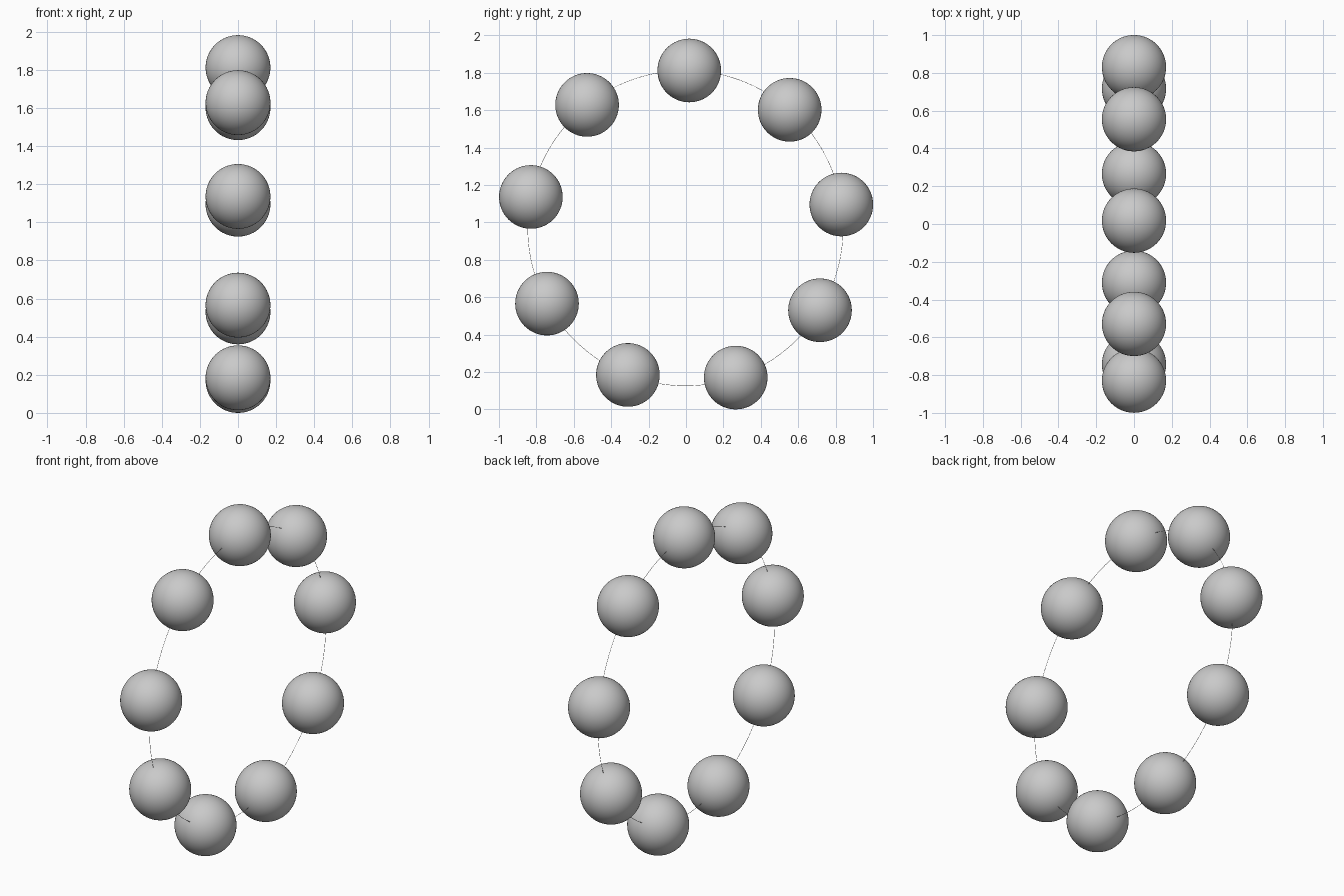
import bpy
import math

cube = bpy.data.objects.get("Cube")
if cube:
    bpy.data.objects.remove(cube, do_unlink=True)

RING_CENTRE = (0.0, -0.003, 0.969)
RING_RADIUS = 0.843
BEAD_RADIUS = 0.17
BEAD_COUNT = 9
FIRST_ANGLE = math.radians(1.4)

grey = bpy.data.materials.new("mid grey")
grey.use_nodes = True
colour = (0.588, 0.588, 0.588, 1.0)
grey.diffuse_color = colour
grey.node_tree.nodes["Principled BSDF"].inputs["Base Color"].default_value = colour


def finish(name):
    """Name the new object, colour it and shade it smooth."""
    obj = bpy.context.object
    obj.name = name
    obj.data.name = name
    obj.data.materials.append(grey)
    bpy.ops.object.shade_smooth()
    return obj


# Round beads, evenly spaced round an upright ring
for i in range(BEAD_COUNT):
    angle = FIRST_ANGLE + i * math.tau / BEAD_COUNT
    place = (RING_CENTRE[0],
             RING_CENTRE[1] + RING_RADIUS * math.sin(angle),
             RING_CENTRE[2] + RING_RADIUS * math.cos(angle))
    bpy.ops.mesh.primitive_uv_sphere_add(segments=64, ring_count=32,
                                         radius=BEAD_RADIUS, location=place)
    finish(f"bead_{i + 1}")

# Hair-thin cord threaded through the beads
bpy.ops.mesh.primitive_torus_add(major_radius=RING_RADIUS, minor_radius=0.001,
                                 major_segments=128, minor_segments=8,
                                 location=RING_CENTRE,
                                 rotation=(0, math.pi / 2, 0))
finish("cord")
